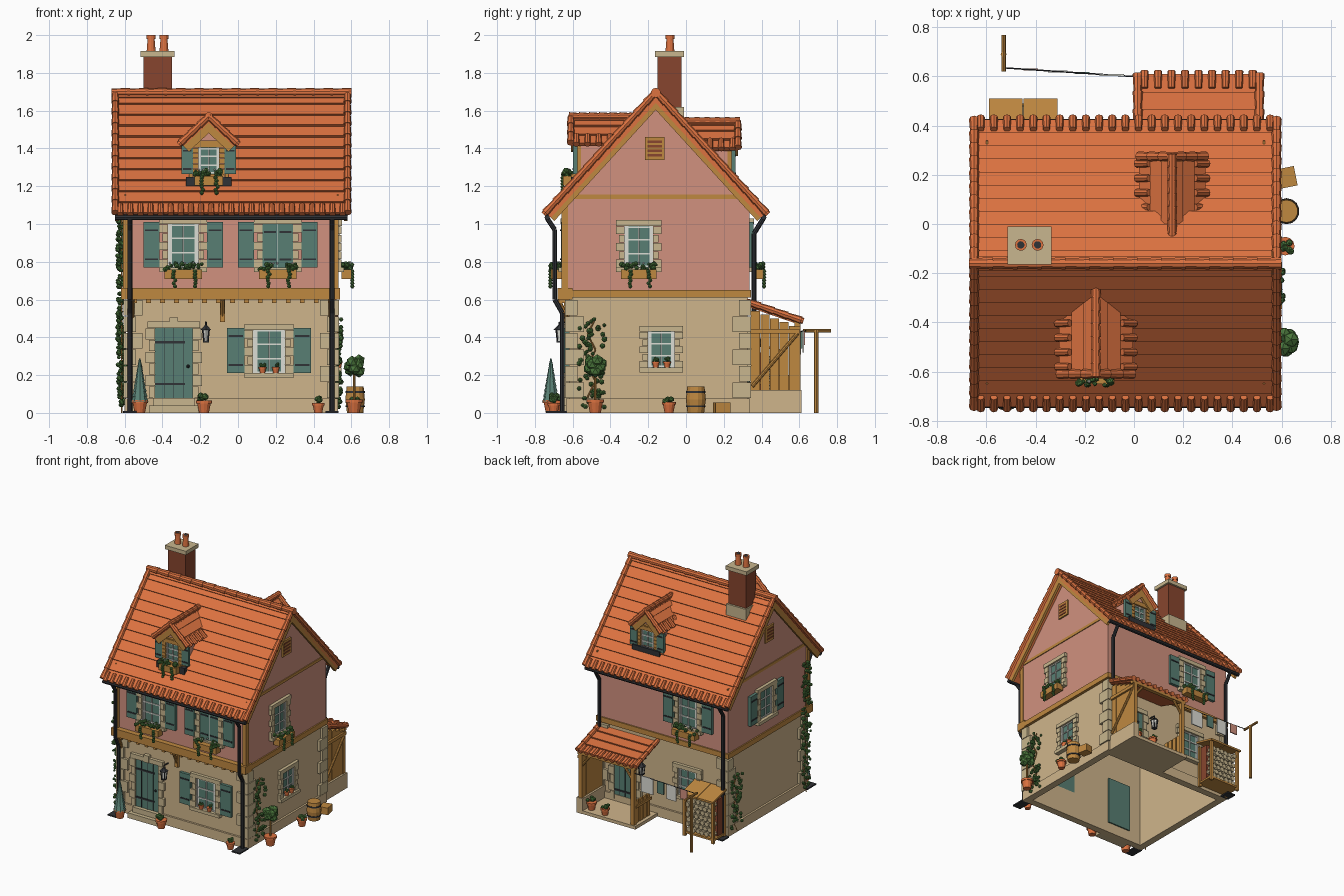
import bpy, bmesh, math, random
from mathutils import Matrix, Vector

cube = bpy.data.objects.get("Cube")
if cube:
    bpy.data.objects.remove(cube)
random.seed(4)
uni = random.uniform

# Palette
PALETTE = {"roof_tile": "DC7240", "brick": "87452E", "pink_plaster": "D1917F", "stone": "CFB58B",
           "trim_stone": "C8B68E", "wood": "BF8840", "teal_paint": "587F73", "black_iron": "303236",
           "leaf_green": "4B773C", "white_linen": "DCDDD5"}
ROOF, BRICK, PINK, STONE, TRIM, WOOD, TEAL, IRON, GREEN, WHITE = PALETTE


def make_material(name, code):
    lin = [((int(code[i:i + 2], 16) / 255 + .055) / 1.055) ** 2.4 for i in (0, 2, 4)] + [1]
    mat = bpy.data.materials.new(name)
    mat.use_nodes = True
    mat.diffuse_color = lin
    bsdf = next(n for n in mat.node_tree.nodes if n.type == 'BSDF_PRINCIPLED')
    bsdf.inputs["Base Color"].default_value = lin
    return mat


materials = {n: make_material(n, c) for n, c in PALETTE.items()}
parts = {}
T = Matrix()


def at(angle=None, x=0, y=0, z=0):
    """Local wall frame: x along the wall, y up, z outward. No angle = world."""
    global T
    T = Matrix() if angle is None else (Matrix.Translation((x, y, z))
        @ Matrix.Rotation(math.radians(angle), 4, 'Z') @ Matrix.Rotation(math.pi / 2, 4, 'X'))


def mesh(name, mat):
    return parts.setdefault((name, mat), bmesh.new())


def box(name, mat, lo, hi):
    lo, hi = Vector(lo), Vector(hi)
    size = [abs(v) for v in hi - lo]
    bmesh.ops.create_cube(mesh(name, mat), size=1,
                          matrix=T @ Matrix.Translation((lo + hi) / 2) @ Matrix.Diagonal((*size, 1)))


def rod(name, mat, p, q, r1, r2=None, seg=8):
    p, q = Vector(p), Vector(q)
    turn = (q - p).to_track_quat('Z', 'Y').to_matrix().to_4x4()
    bmesh.ops.create_cone(mesh(name, mat), cap_ends=True, segments=seg, radius1=r1,
                          radius2=r1 if r2 is None else r2, depth=(q - p).length,
                          matrix=T @ Matrix.Translation((p + q) / 2) @ turn)


def path(name, mat, pts, r):
    for p, q in zip(pts, pts[1:]):
        rod(name, mat, p, q, r)


def ball(name, mat, c, r, sub=1):
    bmesh.ops.create_icosphere(mesh(name, mat), subdivisions=sub, radius=r, matrix=T @ Matrix.Translation(c))


def prism(name, mat, pts, a, b):
    bm = mesh(name, mat)
    lo, hi = [[bm.verts.new(T @ Vector((p[0], p[1], z))) for p in pts] for z in (a, b)]
    bm.faces.new(lo[::-1])
    bm.faces.new(hi)
    for i in range(len(pts)):
        j = (i + 1) % len(pts)
        bm.faces.new((lo[i], lo[j], hi[j], hi[i]))


def ring(name, mat, x0, x1, y0, y1, t, z0, z1):
    for y in (y0, y1 - t):
        box(name, mat, (x0, y, z0), (x1, y + t, z1))
    for x in (x0, x1 - t):
        box(name, mat, (x, y0 + t, z0), (x + t, y1 - t, z1))


def tiles(name, p, q, a, b, n, th=.04, board=True):
    """Stepped tile courses from ridge p to eave q, with eave and verge tiles."""
    p, q = Vector(p), Vector(q)
    d = q - p
    u = d.normalized()
    up = Vector((-u.y, u.x)) if u.x > 0 else Vector((u.y, -u.x))
    prof = [v for i in range(n) for v in (p + d * (i / n) - up * .012, p + d * ((i + 1) / n))]
    prism(name, ROOF, prof + [q - up * th, p - up * th], a, b)
    count = int((b - a) / .053)
    for k in range(count):
        z = a + (k + .5) * (b - a) / count
        rod(name + "_eave_tiles", ROOF, (*(q - u * .06), z), (*(q + u * .012), z), .014, .017)
    for z in (a, b):
        for j in range(n):
            rod(name + "_verge_tiles", ROOF, (*(p + d * (j / n)), z), (*(p + d * ((j + 1) / n)), z), .016, .021)
    if board:
        strip = [p - up * .025, q - up * .025, q - up * .065, p - up * .065]
        for z in (a, b - .02):
            prism(name + "_bargeboard", WOOD, strip, z, z + .02)


def ridge(name, a, b, y, n, r):
    for i in range(n):
        s = (b - a) / n
        rod(name, ROOF, (0, y, a + i * s), (0, y, a + (i + 1) * s), r * .82, r, 10)


def pot(x, y, z=0, s=1, plant=True):
    rod("flower_pots", ROOF, (x, y, z), (x, y, z + .05 * s), .026 * s, .036 * s, 12)
    rod("flower_pots", ROOF, (x, y, z + .05 * s), (x, y, z + .065 * s), .042 * s, None, 12)
    for _ in range(7 * plant):
        ball("pot_plants", GREEN, (x + uni(-.025, .025) * s, y + uni(-.025, .025) * s, z + uni(.07, .1) * s), .017 * s)


def shutter(name, x0, x1, h, z):
    box(name, TEAL, (x0, 0, 0), (x1, h, z))
    for y in (h * .18, h * .82):
        box(name + "_hinges", IRON, (x0 + .008, y - .005, z), (x1 - .008, y + .005, z + .004))


def window(name, w, h, shut=0, planter=False, closed=False, stone=True):
    e, gap = w / 2, .045 if stone else .028
    edge = TRIM if stone else WOOD
    box(name + "_glass", TEAL, (-e, 0, -.04), (e, h, .004))
    for x in (-e + .006, 0, e - .006):
        box(name + "_frame", WHITE, (x - .004, 0, 0), (x + .004, h, .012))
    for y in (.006, h / 3, h * 2 / 3, h - .006):
        box(name + "_frame", WHITE, (-e, y - .004, 0), (e, y + .004, .011))
    for s in (-1, 1):
        box(name + "_curtain", WHITE, (s * e, 0, 0), (s * e * .74, h, .007))
        for i in range(5):
            reach = gap if i % 2 == 0 or not stone else gap * .65
            box(name + "_surround", edge, (s * e, i * h / 5, 0), (s * (e + reach), (i + 1) * h / 5 - .003, .02))
        if shut:
            shutter(name + "_shutters", *sorted((s * (e + gap), s * (e + gap + shut))), h + .01, .022)
    box(name + "_lintel", edge, (-e - gap, h, 0), (e + gap, h + .03, .024))
    box(name + "_sill", edge, (-e - gap, -.025, 0), (e + gap, 0, .034))
    if closed:
        shutter(name + "_inner_shutters", -e, -.002, h, .015)
        shutter(name + "_inner_shutters", .002, e, h, .015)
    if planter:
        box(name + "_planter", WOOD, (-e - .02, -.06, .02), (e + .02, -.012, .075))
        for _ in range(26):
            ball(name + "_flowers", GREEN, (uni(-e - .02, e + .02), uni(-.01, .02), uni(.025, .075)), uni(.009, .016))
        for x in (-e * .6, e * .75):
            for i in range(6):
                ball(name + "_flowers", GREEN, (x + uni(-.006, .006), -.02 - i * .016, .078), .012)
        for _ in range(5):
            ball(name + "_blossoms", WHITE, (uni(-e, e), .022, uni(.03, .07)), .007)


def door(name, w, h):
    box(name, TEAL, (-w / 2, 0, -.05), (w / 2, h, .012))
    for i in (-1, 0, 1):
        box(name + "_grooves", IRON, (i * w / 4 - .002, 0, .01), (i * w / 4 + .002, h, .014))
    for y in (.18, .78):
        box(name + "_hinges", IRON, (-w / 2, h * y, .01), (w * .3, h * y + .012, .018))
    ball(name + "_knob", IRON, (w * .38, h * .45, .02), .01)
    for s in (-1, 1):
        for i in range(6):
            reach = .05 if i % 2 else .032
            box(name + "_surround", TRIM, (s * w / 2, i * h / 6, 0), (s * (w / 2 + reach), (i + 1) * h / 6 - .003, .022))
    box(name + "_lintel", TRIM, (-w / 2 - .04, h, 0), (w / 2 + .04, h + .035, .024))
    box(name + "_keystone", TRIM, (-.022, h, 0), (.022, h + .055, .03))


def lantern(x, y):
    path("lantern", IRON, [(x, y + .07, 0), (x, y + .07, .05), (x, y + .04, .05)], .005)
    rod("lantern", IRON, (x, y + .03, .05), (x, y + .055, .05), .032, .006, 6)
    rod("lantern_glass", WHITE, (x, y - .03, .05), (x, y + .03, .05), .014, .022, 6)
    box("lantern", IRON, (x - .016, y - .038, .034), (x + .016, y - .03, .066))
    for sx in (-1, 1):
        for sz in (-1, 1):
            rod("lantern", IRON, (x + sx * .011, y - .03, .05 + sz * .011), (x + sx * .017, y + .03, .05 + sz * .017), .004)


def ivy(x, h, w, n):
    path("ivy_stems", WOOD, [(x + (-1) ** i * w * .3, h * i / 6, .008) for i in range(7)], .004)
    for _ in range(n):
        ball("ivy_leaves", GREEN, (x + uni(-w, w), uni(.03, h), uni(.005, .03)), uni(.009, .017))


# Hollow ground floor, lining and plaster upper storey
ring("stone_walls", STONE, -.585, .515, -.62, .325, .04, 0, 1.1)
ring("plinth", STONE, -.6, .53, -.635, .34, .055, 0, .075)
box("ceiling", STONE, (-.58, -.61, 1.08), (.51, .32, 1.1))
box("upper_front_wall", PINK, (-.595, -.64, .62), (.525, -.62, 1.13))
box("upper_back_wall", PINK, (-.595, .325, .62), (.525, .335, 1.13))
at(90)
for a in (-.597, .515):
    prism("gable_walls", PINK, [(-.64, .62), (.335, .62), (.335, 1.11), (-.16, 1.65), (-.64, 1.12)], a, a + .012)

# Timber bands, posts, joists and bracket
at()
ring("timber_band", WOOD, -.607, .537, -.65, .345, .03, .61, .65)
box("front_beam", WOOD, (-.62, -.68, .6), (.54, -.6, .66))
for x in (-.61, .5):
    box("corner_posts", WOOD, (x, -.66, .66), (x + .033, -.625, 1.12))
for i in range(15):
    box("joist_ends", WOOD, (-.56 + i * .074, -.67, .583), (-.535 + i * .074, -.61, .6))
for x in (-.602, .525):
    box("gable_ties", WOOD, (x, -.65, 1.133), (x + .008, .34, 1.155))
box("jetty_bracket", WOOD, (-.095, -.645, .48), (-.07, -.62, .6))
for x in (-.0825, -.56, .49):
    path("jetty_bracket", WOOD, [(x, -.625, .49), (x, -.675, .6)], .011)

# Corner stones
for x, sx in ((-.605, 1), (.535, -1)):
    for y, sy in ((-.64, 1), (.345, -1)):
        for i in range(6):
            lx, ly = (.1, .065) if i % 2 else (.065, .1)
            box("corner_stones", TRIM, (x, y, .08 + i * .087), (x + sx * lx, y + sy * .02, .162 + i * .087))
            box("corner_stones", TRIM, (x, y, .08 + i * .087), (x + sx * .02, y + sy * ly, .162 + i * .087))

# Main roof and porch roof
at(90)
for s in (-1, 1):
    tiles("main_roof", (-.16, 1.7), (-.16 + s * .585, 1.06), -.65, .58, 11)
at(90, 0, -.16)
ridge("ridge_tiles", -.67, .6, 1.695, 13, .026)
at(90)
tiles("porch_roof", (.32, .59), (.61, .49), .015, .51, 4, .025, False)

# Gutters, drainpipes and splash plates
at()
for y in (-.735, .412):
    rod("gutters", IRON, (-.65, y, 1.035), (.58, y, 1.035), .014)
for x in (-.572, .498):
    path("drainpipes", IRON, [(x, -.735, 1.03), (x, -.695, .97), (x, -.695, .6), (x, -.655, .53), (x, -.655, .01)], .013)
    path("drainpipes", IRON, [(x, .41, 1.03), (x, .36, .95), (x, .36, .01 if x < 0 else .58)], .013)
    box("splash_plates", IRON, (x - .035, -.74, 0), (x + .035, -.63, .01))
box("splash_plates", IRON, (-.61, .34, 0), (-.54, .42, .01))

# Chimney
box("chimney_base", TRIM, (-.51, -.16, 1.5), (-.34, -.01, 1.62))
box("chimney_stack", BRICK, (-.5, -.15, 1.6), (-.35, -.025, 1.89))
box("chimney_cap", TRIM, (-.515, -.165, 1.885), (-.335, -.01, 1.915))
for x in (-.46, -.392):
    rod("chimney_pots", ROOF, (x, -.085, 1.91), (x, -.085, 1.985), .024, .018, 12)
    rod("chimney_pots", ROOF, (x, -.085, 1.98), (x, -.085, 2), .024, None, 12)
    rod("chimney_flues", IRON, (x, -.085, 1.999), (x, -.085, 2.0005), .015, None, 12)

# Dormers
for name, ang, x, y, top, hw in (("front_dormer", 0, -.155, -.575, 1.57, .15), ("back_dormer", 180, .155, .24, 1.545, .135)):
    at(ang, x, y)
    eave = top - .14
    prism(name + "_walls", PINK, [(-.1, 1.2), (.1, 1.2), (.1, eave), (0, top - .04), (-.1, eave)], -.3, 0)
    for s in (-1, 1):
        tiles(name + "_roof", (0, top), (s * hw, eave), -.32, .035, 3, .025)
        box(name + "_posts", WOOD, (s * .105, 1.2, -.02), (s * .085, eave, .008))
    ridge(name + "_ridge", -.33, .045, top, 7, .022)
    box(name + "_tie", WOOD, (-.12, eave - .01, 0), (.12, eave + .012, .02))
    box(name + "_flashing", IRON, (-.12, 1.2, -.02), (.12, 1.25, .035))
    at(ang, x, y, eave - .165)
    window(name + "_window", .11, .14, .062, ang == 0, False, False)

# Windows, doors and gable vents
for name, ang, x, y, z, w, h, shut, planter, closed in (
        ("upper_left_window", 0, .21, -.64, .77, .16, .23, .085, True, True),
        ("upper_right_window", 0, -.29, -.64, .77, .16, .23, .085, True, False),
        ("lower_front_window", 0, .165, -.62, .21, .17, .23, .092, False, False),
        ("upper_side_window", 90, .527, -.25, .77, .15, .22, 0, True, False),
        ("lower_side_window", 90, .515, -.13, .24, .14, .19, 0, False, False),
        ("far_side_window", 270, -.597, -.12, .77, .15, .22, .085, False, False),
        ("upper_back_window", 180, -.26, .335, .77, .16, .23, .085, True, False),
        ("lower_back_window", 180, -.25, .325, .22, .16, .21, 0, False, False)):
    at(ang, x, y, z)
    window(name, w, h, shut, planter, closed)
at(0, -.34, -.62, .08)
door("front_door", .2, .37)
lantern(.17, .33)
at(180, .29, .325, .04)
door("back_door", .18, .38)
lantern(.17, .31)
for ang, x in ((90, .527), (270, -.597)):
    at(ang, x, -.165, 1.34)
    box("gable_vent", WOOD, (-.052, 0, 0), (.052, .12, .012))
    for i in range(4):
        box("vent_slots", BRICK, (-.038, .018 + i * .024, .01), (.038, .03 + i * .024, .015))
at()
box("front_step", TRIM, (-.47, -.69, 0), (-.21, -.62, .04))
box("front_step", TRIM, (-.45, -.66, .04), (-.23, -.62, .08))

# Porch
box("porch_floor", STONE, (.01, .33, 0), (.515, .61, .025))
box("porch_low_wall", STONE, (.465, .33, 0), (.515, .612, .12))
for i in range(5):
    box("porch_boards", WOOD, (.48, .345 + i * .05, .12), (.5, .392 + i * .05, .54 - i * .02))
path("porch_brace", WOOD, [(.506, .35, .14), (.506, .59, .42)], .01)
box("porch_rails", WOOD, (.498, .34, .42), (.515, .6, .445))
for x in (.025, .475):
    box("porch_posts", WOOD, (x, .575, .02), (x + .03, .605, .48))
    path("porch_posts", WOOD, [(x + .015, .59, .36), (x + (.1 if x < .1 else -.07), .59, .47)], .01)
box("porch_lintel", WOOD, (.015, .575, .455), (.515, .605, .485))
for i in range(4):
    box("porch_fence", WOOD, (.03, .4 + i * .045, .03), (.045, .435 + i * .045, .2))
box("porch_fence", WOOD, (.022, .39, .15), (.03, .58, .17))

# Wood store
for x in (-.585, -.34):
    for y in (.345, .475):
        box("store_posts", WOOD, (x, y, 0), (x + .022, y + .02, .33))
box("store_back", BRICK, (-.575, .345, .03), (-.33, .43, .32))
box("store_shelf", WOOD, (-.585, .345, .02), (-.32, .49, .035))
for r in range(7):
    for c in range(6):
        x = -.55 + c * .038 + (r % 2) * .012
        rod("log_ends", TRIM, (x, .4, .054 + r * .038), (x, .475 + uni(0, .01), .054 + r * .038), .018)
at(90)
for i in range(2):
    prism("store_roof", WOOD, [(.335, .38), (.51, .335), (.51, .32), (.335, .365)], -.59 + i * .141, -.453 + i * .141)

# Washing line
at()
rod("line_pole", WOOD, (-.53, .69, 0), (-.53, .69, .44), .012)
rod("line_crossbar", WOOD, (-.53, .62, .435), (-.53, .768, .435), .009)
rod("washing_line", IRON, (-.53, .635, .435), (.02, .598, .43), .003)
for x, w, h, mat in ((-.09, .1, .12, WHITE), (-.21, .06, .09, TEAL), (-.31, .08, .11, WHITE), (-.42, .06, .07, PINK)):
    y = .6 - x * .065
    box("washing", mat, (x - w / 2, y - .004, .43 - h), (x + w / 2, y + .004, .434))

# Pots, topiary, cypress and climbers
for x, y, z, s in ((-.18, -.69, 0, 1), (.425, -.7, 0, .8), (.615, -.09, 0, .9), (.12, -.6, .21, .01),
                   (.13, -.64, .21, .5), (.2, -.64, .21, .5), (.533, -.16, .24, .5), (.533, -.1, .24, .5),
                   (.43, .55, .025, .9), (.3, .57, .025, .8), (.1, .42, .025, .9)):
    pot(x, y, z, s)
pot(.615, -.48, 0, 1.1, False)
rod("topiary_trunk", WOOD, (.615, -.48, .05), (.615, -.48, .22), .007)
for i in range(9):
    a = i * 2.4
    ball("topiary_crown", GREEN, (.615 + .026 * math.cos(a), -.48 + .03 * math.sin(a), .22 + i * .007), .034)
pot(-.52, -.715, 0, 1.05, False)
for i in range(8):
    rod("cypress", TEAL, (-.52, -.715, .06 + i * .027), (-.52, -.715, .1 + i * .027), .047 - i * .005, .03 - i * .0038, 9)
at(90, .517, -.5)
ivy(0, .5, .07, 60)
at(270, -.607, -.59)
ivy(0, 1.02, .05, 130)
at(270, -.59, .24)
ivy(0, .46, .07, 60)

# Barrel and crate
at()
for z, r, q in ((0, .044, .053), (.07, .053, .046)):
    rod("barrel", WOOD, (.62, .052, z), (.62, .052, z + .07), r, q, 14)
for z in (.03, .105):
    rod("barrel_hoops", IRON, (.62, .052, z), (.62, .052, z + .01), .0525, None, 14)
T = Matrix.Translation((.625, .19, 0)) @ Matrix.Rotation(.2, 4, 'Z')
box("crate", WOOD, (-.033, -.04, 0), (.033, .04, .055))

# Turn every collected part into an object
for (name, mat), bm in parts.items():
    bmesh.ops.recalc_face_normals(bm, faces=bm.faces)
    data = bpy.data.meshes.new(name)
    bm.to_mesh(data)
    bm.free()
    data.materials.append(materials[mat])
    bpy.context.scene.collection.objects.link(bpy.data.objects.new(name, data))
